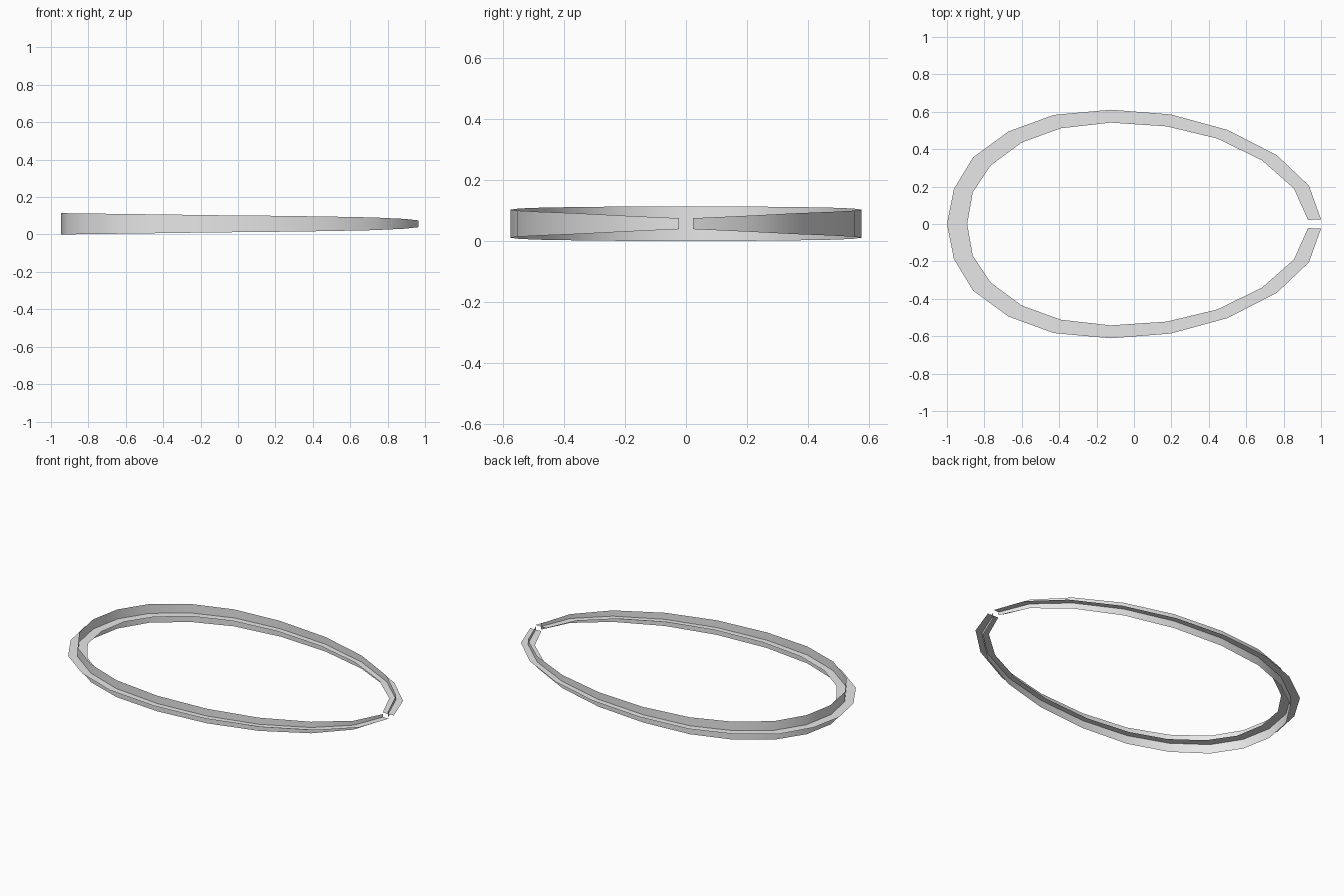
import bpy

cube = bpy.data.objects.get("Cube")
if cube:
    bpy.data.objects.remove(cube, do_unlink=True)

GREY = (0.8, 0.8, 0.8, 1.0)
mat = bpy.data.materials.new("light grey")
mat.use_nodes = True
mat.diffuse_color = GREY
mat.node_tree.nodes["Principled BSDF"].inputs["Base Color"].default_value = GREY

MID_Z = 0.057

# Half of the loop, from the open tip to the closed end
outer = [(1.0, 0.025), (0.935, 0.205), (0.765, 0.367), (0.5, 0.503), (0.195, 0.586),
         (-0.125, 0.611), (-0.43, 0.583), (-0.67, 0.495), (-0.86, 0.357),
         (-0.963, 0.187), (-1.0, 0.0)]
inner = [(0.93, 0.022), (0.855, 0.19), (0.685, 0.34), (0.445, 0.457), (0.175, 0.522),
         (-0.125, 0.542), (-0.39, 0.512), (-0.6, 0.436), (-0.765, 0.314),
         (-0.862, 0.17), (-0.892, 0.0)]
half_height = [0.018, 0.026, 0.034, 0.039, 0.043, 0.046, 0.05, 0.053, 0.055, 0.0565, 0.057]


def mirrored(half):
    """Continue a half loop across y = 0 to the other tip."""
    return half + [(p[0], -p[1], *p[2:]) for p in reversed(half[:-1])]


def ribbon(name, edge_a, edge_b):
    """Strip of quads between two matching edges."""
    n = len(edge_a)
    mesh = bpy.data.meshes.new(name)
    faces = [(i, i + 1, n + i + 1, n + i) for i in range(n - 1)]
    mesh.from_pydata(edge_a + edge_b, [], faces)
    mesh.materials.append(mat)
    mesh.shade_smooth()
    obj = bpy.data.objects.new(name, mesh)
    bpy.context.collection.objects.link(obj)
    return obj


# Flat ring lying at mid height
ribbon("flat_ring",
       mirrored([(x, y, MID_Z) for x, y in outer]),
       mirrored([(x, y, MID_Z) for x, y in inner]))

# Upright band along the middle of the flat ring, tapering to the open tips
centre = [((a[0] + b[0]) / 2, (a[1] + b[1]) / 2) for a, b in zip(outer, inner)]
ribbon("upright_band",
       mirrored([(x, y, MID_Z - h) for (x, y), h in zip(centre, half_height)]),
       mirrored([(x, y, MID_Z + h) for (x, y), h in zip(centre, half_height)]))
